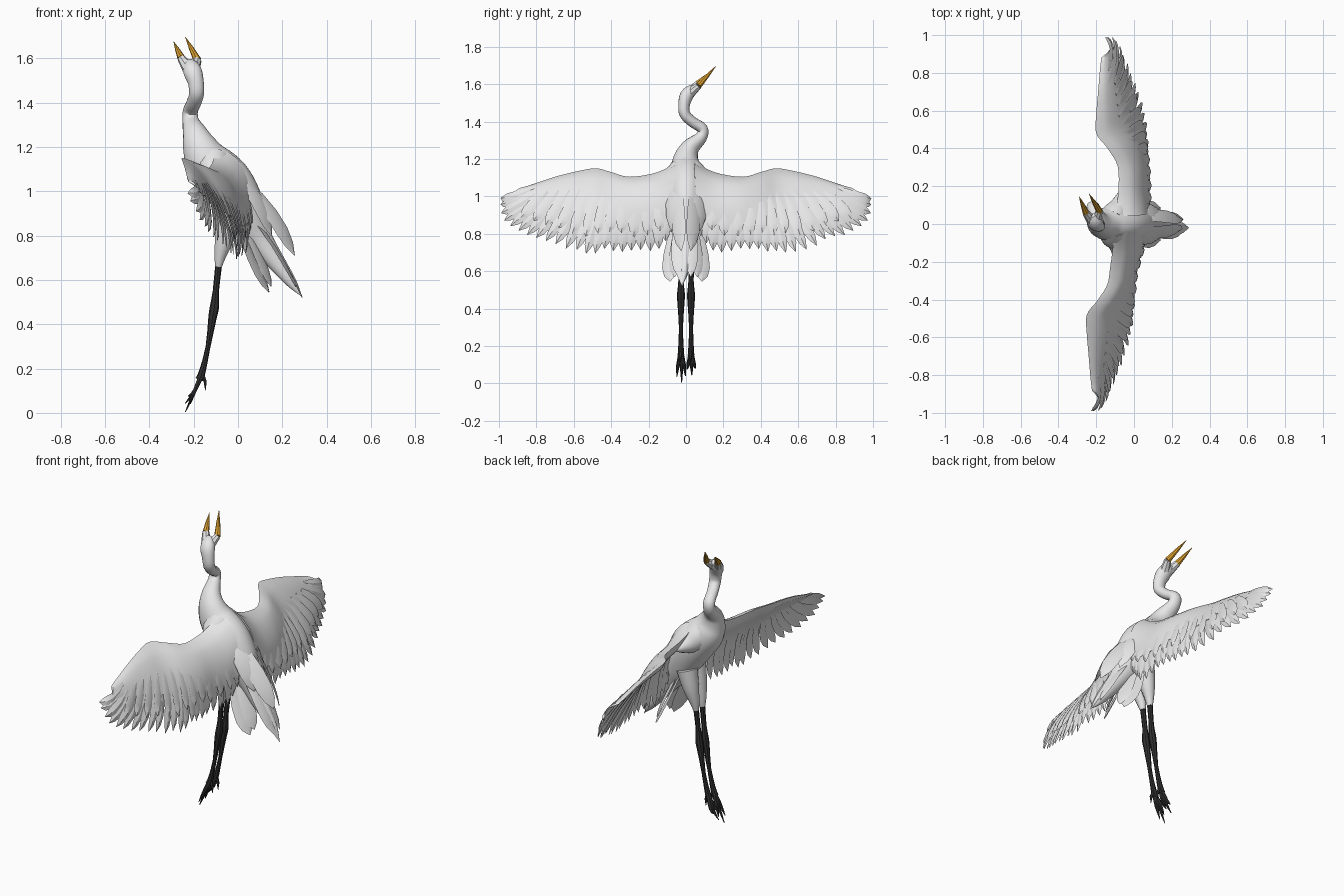
import bpy, bmesh, math, random
from mathutils import Vector as V

if "Cube" in bpy.data.objects:
    bpy.data.objects.remove(bpy.data.objects["Cube"])
random.seed(4)


def material(name, c):
    m = bpy.data.materials.new(name)
    m.diffuse_color = (*c, 1)
    m.use_nodes = True
    m.node_tree.nodes["Principled BSDF"].inputs["Base Color"].default_value = m.diffuse_color
    return m


WHITE = material("white_plumage", (0.8, 0.8, 0.8))
ORANGE = material("orange_beak", (0.72, 0.36, 0.03))
BLACK = material("black_leg", (0.03, 0.03, 0.03))


def finish(bm, name, mat, angle=40):
    bmesh.ops.remove_doubles(bm, verts=bm.verts, dist=0.00005)
    bmesh.ops.recalc_face_normals(bm, faces=bm.faces)
    me = bpy.data.meshes.new(name)
    bm.to_mesh(me)
    bm.free()
    me.materials.append(mat)
    for p in me.polygons:
        p.use_smooth = True
    me.set_sharp_from_angle(angle=math.radians(angle))
    ob = bpy.data.objects.new(name, me)
    bpy.context.collection.objects.link(ob)
    return ob


def spline(pts, t):
    """Catmull-Rom through tuples, t in 0..1"""
    n = len(pts) - 1
    i = min(int(t * n), n - 1)
    f = t * n - i
    p = [pts[max(0, min(n, i + k))] for k in (-1, 0, 1, 2)]
    return [0.5 * (2 * b + (c - a) * f + (2 * a - 5 * b + 4 * c - d) * f * f
                   + (3 * b - a - 3 * c + d) * f ** 3) for a, b, c, d in zip(*p)]


def loft(bm, rings):
    vs = [[bm.verts.new(p) for p in r] for r in rings]
    n = len(vs[0])
    for a, b in zip(vs, vs[1:]):
        for i in range(n):
            bm.faces.new((a[i], a[(i + 1) % n], b[(i + 1) % n], b[i]))
    bm.faces.new(vs[0])
    bm.faces.new(vs[-1])


def tube(bm, pts, sides=12, steps=1, yscale=1.0):
    """Tapered tube through (x, y, z, radius) points"""
    n = (len(pts) - 1) * steps
    q = [spline(pts, i / n) for i in range(n + 1)]
    c = [V(p[:3]) for p in q]
    side, rings = V((0, 1, 0)), []
    for i, p in enumerate(c):
        d = (c[min(i + 1, n)] - c[max(i - 1, 0)]).normalized()
        side = side - d * side.dot(d)
        side.normalize()
        up = d.cross(side)
        rings.append([p + q[i][3] * (math.cos(a) * side * yscale + math.sin(a) * up)
                      for a in (2 * math.pi * k / sides for k in range(sides))])
    loft(bm, rings)


def blade(bm, root, mid, tip, width, normal):
    """Thin curved feather with a raised shaft"""
    root, mid, tip, normal = V(root), V(mid), V(tip), V(normal)
    rings = []
    for t, w in ((0, .5), (.25, .85), (.5, 1), (.72, 1), (.88, .7), (1, .04)):
        p = root * (1 - t) ** 2 + mid * 2 * t * (1 - t) + tip * t * t
        d = (mid - root) * (1 - t) + (tip - mid) * t
        s = d.cross(normal).normalized()
        u = s.cross(d).normalized()
        h = width * w / 2
        rings.append([p + s * h, p + u * h * .2 + u * .002, p - s * h, p + u * h * .2 - u * .002])
    loft(bm, rings)


# wing: leading and trailing edges as (x, y, z)
LEAD = [(-.10, .04, 1.19), (-.085, .15, 1.13), (-.085, .30, 1.105), (-.14, .40, 1.13),
        (-.20, .48, 1.15), (-.20, .58, 1.135), (-.19, .70, 1.105), (-.18, .82, 1.065), (-.17, .90, 1.04)]
TRAIL = [(.06, .06, .82), (.07, .14, .71), (.07, .28, .70), (.07, .42, .70), (.06, .56, .695),
         (.015, .72, .74), (-.045, .86, .80), (-.10, .975, .875), (-.155, .99, .99)]


def wing_point(u, s, sgn):
    a, b = V(spline(LEAD, u)), V(spline(TRAIL, u))
    m = (a + b) / 2 + V((.15 - .09 * u, 0, .06 - .035 * u))
    p = a * (1 - s) ** 2 + m * 2 * s * (1 - s) + b * s * s
    if sgn < 0:
        p.x -= (.05 + .025 * s) * min(1, p.y / .25)
    p.y *= sgn
    return p


for sgn, side in ((1, "left"), (-1, "right")):
    # smooth arm and covert surface, fuller on the underside near the front edge
    bm = bmesh.new()
    rings = []
    for i in range(31):
        u = .95 * i / 30
        edge = .76 - .36 * u + .012 * math.sin(i * 2.5)
        thick = .032 * (1 - u) + .004
        S = [k / 7 for k in range(8)]
        off = lambda k: thick * math.sin(math.pi * k ** .5) * V((.75, 0, .6)) * .8
        rings.append([wing_point(u, k * edge, sgn) + off(k) for k in S]
                     + [wing_point(u, k * edge, sgn) - off(k) * 1.4 - V((.003, 0, 0)) for k in S[-1:0:-1]])
    loft(bm, rings)
    finish(bm, side + "_wing_arm", WHITE)

    # flight feathers fanning to the tip, the outer ones separated
    bm = bmesh.new()
    N = 24
    for i in range(N):
        u = i / (N - 1)
        tip = 1 - .05 * random.random() * (u < .7)
        lift = V((.004 * (i % 2), 0, 0))
        blade(bm, wing_point(u * .8 + .03, .2, sgn) + lift, wing_point(u * .92 + .01, .65, sgn)
              + V((.015, 0, 0)) + lift, wing_point(u, tip, sgn) + lift, .064 - .012 * u, (1, 0, .4))
    finish(bm, side + "_flight_feathers", WHITE, 30)

    # shorter covert feathers over the upper face
    bm = bmesh.new()
    for i in range(13):
        u = .06 + .74 * i / 12
        o = V((.008, 0, 0))
        blade(bm, wing_point(u * .93, .3, sgn) + o, wing_point(u * .97, .55, sgn) + o,
              wing_point(u, .78 + .06 * random.random(), sgn) + o, .065, (1, 0, .4))
    finish(bm, side + "_covert_feathers", WHITE, 30)

    # shoulder blending the wing into the back
    bm = bmesh.new()
    x = .02 if sgn < 0 else 0
    tube(bm, [(-.11, sgn * .02, 1.12, .085), (-.085 - x, sgn * .07, 1.09, .07),
              (-.07 - x, sgn * .12, 1.075, .045), (-.06 - x * 2, sgn * .19, 1.07, .006)], 14, 3)
    finish(bm, side + "_shoulder", WHITE)

# body, curved neck, head and tail stem as one smooth form
bm = bmesh.new()
tube(bm, [(-.222, .046, 1.586, .018), (-.214, .025, 1.565, .036), (-.203, .002, 1.535, .042),
          (-.19, -.01, 1.49, .036), (-.187, -.006, 1.44, .034), (-.2, .035, 1.398, .033),
          (-.215, .088, 1.362, .034), (-.213, .08, 1.315, .038), (-.195, .025, 1.262, .056),
          (-.172, 0, 1.2, .08), (-.135, 0, 1.13, .105), (-.06, 0, 1.05, .118),
          (0, 0, .96, .11), (.045, 0, .87, .09), (.1, 0, .78, .06), (.18, -.005, .67, .04),
          (.24, -.01, .59, .025), (.285, -.02, .53, .003)], 18, 4, .86)
finish(bm, "body_neck_and_head", WHITE)

# open beak with feathered jaw bases
for name, base, mid, tip in (("lower_beak", (-.225, .02, 1.555), (-.255, .06, 1.6), (-.29, .145, 1.675)),
                             ("upper_beak", (-.2, .02, 1.55), (-.183, .067, 1.592), (-.238, .16, 1.697))):
    bm = bmesh.new()
    tube(bm, [(*base, .028), (*mid, .019)], 8)
    finish(bm, name + "_base", WHITE)
    bm = bmesh.new()
    half = [(a * .5 + b * .5) for a, b in zip(mid, tip)]
    tube(bm, [(*mid, .018), (*half, .011), (*tip, .001)], 8)
    finish(bm, name, ORANGE)

# tail and back plumes
bm = bmesh.new()
for y, tx, ty, tz in ((0, .29, -.02, .52), (-.03, .26, -.04, .57), (.03, .26, .025, .57)):
    blade(bm, (.05, y, .9), (.17, ty * 1.2, .76), (tx, ty, tz), .075, (.8, y * 6, .45))
for s in (1, -1):
    blade(bm, (.0, s * .045, .86), (.06, s * .085, .68), (.14, s * .085, .545), .1, (.85, s * .4, .4))
    blade(bm, (.03, s * .04, .84), (.1, s * .055, .7), (.15, s * .06, .57), .08, (.85, s * .5, .4))
    blade(bm, (.03, s * .04, 1.04), (.16, s * .05, .92), (.255, s * .025, .71), .09, (.7, s * .7, .5))
    blade(bm, (-.03, s * .07, 1.09), (.1, s * .085, .99), (.15, s * .06, .8), .09, (.7, s * .7, .4))
finish(bm, "tail_and_plumes", WHITE, 30)

# legs and feet
for s, side in ((1, "left"), (-1, "right")):
    bm = bmesh.new()
    tube(bm, [(-.035, s * .04, .9, .06), (-.06, s * .038, .79, .046), (-.08, s * .033, .71, .028),
              (-.088, s * .03, .66, .016)], 10, 3)
    finish(bm, side + "_thigh", WHITE)
    bm = bmesh.new()
    y = s * .027
    tube(bm, [(-.085, s * .03, .69, .016), (-.1, y, .55, .014), (-.106, y, .48, .021), (-.115, y, .43, .019),
              (-.135, y, .3, .011), (-.16, y, .19, .015), (-.175, y, .15, .018)], 8, 2)
    dz = .0 if s < 0 else .04
    for dy, tx, tz in ((-.022, -.225, .035), (0.004, -.238, .003), (.024, -.215, .04)):
        tube(bm, [(-.165, y, .17, .012), (-.195, y + dy * .7, .1, .01),
                  (tx, y + dy, tz + dz, .002)], 6, 2)
    tube(bm, [(-.16, y, .17, .01), (-.148, y - .005, .14, .008), (-.147, y - .005, .1, .001)], 6)
    finish(bm, side + "_leg_and_foot", BLACK)
